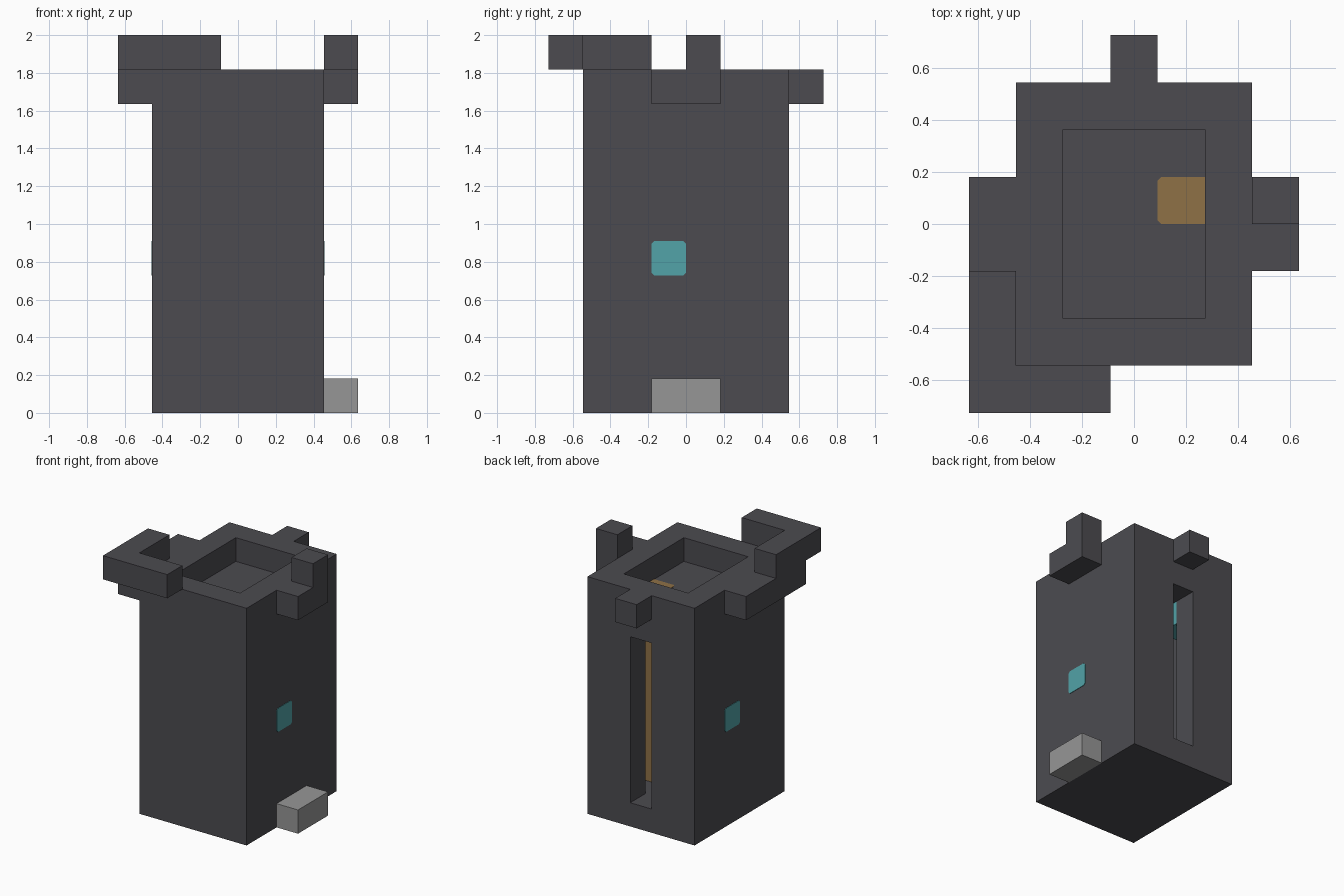
import bpy, bmesh
from mathutils import Vector

cube = bpy.data.objects.get("Cube")
if cube:
    bpy.data.objects.remove(cube, do_unlink=True)

U = 2 / 11  # one block of the grid


def material(name, rgb):
    linear = [((c / 255 + 0.055) / 1.055) ** 2.4 for c in rgb] + [1]
    mat = bpy.data.materials.new(name)
    mat.use_nodes = True
    mat.diffuse_color = linear
    bsdf = mat.node_tree.nodes["Principled BSDF"]
    bsdf.inputs["Base Color"].default_value = linear
    bsdf.inputs["Roughness"].default_value = 0.9
    return mat


stone = material("dark stone", (76, 75, 80))
grey = material("light grey", (150, 150, 150))
brown = material("brown", (143, 113, 70))
teal = material("teal", (82, 163, 168))


def box(name, lo, hi, mat, clip=None):
    """Box between two grid corners; clip(edge) picks the edges to chamfer."""
    lo, hi = Vector(lo) * U, Vector(hi) * U
    bm = bmesh.new()
    bmesh.ops.create_cube(bm, size=1)
    for v in bm.verts:
        v.co = [(lo[i] + hi[i]) / 2 + v.co[i] * (hi[i] - lo[i]) for i in range(3)]
    if clip:
        bmesh.ops.bevel(bm, geom=[e for e in bm.edges if clip(e)],
                        offset=0.014, segments=1, affect='EDGES')
    mesh = bpy.data.meshes.new(name)
    bm.to_mesh(mesh)
    bm.free()
    mesh.materials.append(mat)
    obj = bpy.data.objects.new(name, mesh)
    bpy.context.collection.objects.link(obj)
    return obj


def carve(obj, lo, hi):
    """Cut a box-shaped space out of an object."""
    cutter = box("cutter", lo, hi, stone)
    cutter.hide_render = True
    mod = obj.modifiers.new("carve", 'BOOLEAN')
    mod.operation = 'DIFFERENCE'
    mod.solver = 'EXACT'
    mod.object = cutter
    bpy.context.view_layer.objects.active = obj
    bpy.ops.object.modifier_apply(modifier=mod.name)
    bpy.data.objects.remove(cutter, do_unlink=True)


# Tower with a top recess, a hollow chamber and a back slot
tower = box("tower", (-2.5, -3, 0), (2.5, 3, 10), stone)
carve(tower, (-1.5, -2, 9), (1.5, 2, 11))
carve(tower, (-1.5, -2, 1), (1.5, 2, 8))
carve(tower, (-0.5, 1, 1), (0.5, 4, 8))

# Rim ledges and the raised blocks above them
box("right_ledge", (-3.5, -3, 9), (-2.5, 1, 10), stone)
box("right_raised_bar", (-3.5, -3, 10), (-2.5, -1, 11), stone)
box("front_raised_bar", (-3.5, -4, 10), (-0.5, -3, 11), stone)
box("left_ledge", (2.5, -1, 9), (3.5, 1, 10), stone)
box("left_raised_block", (2.5, 0, 10), (3.5, 1, 11), stone)
box("back_ledge", (-0.5, 3, 9), (0.5, 4, 10), stone)

# Step at the foot
box("foot_step", (2.5, -1, 0), (3.5, 1, 1), grey)

# Pieces inside the chamber
box("inner_column", (0.5, 0, 1), (1.5, 1, 8.5), brown)
box("inner_block", (-1.5, 1, 7), (-0.5, 2, 8), teal)


# Thin painted plates with clipped corners
def along(axis):
    return lambda e: abs((e.verts[0].co - e.verts[1].co)[axis]) > 1e-5


T = 0.02
box("column_cap", (0.5, 0, 9 - T), (1.5, 1, 9 + T), brown,
    lambda e: along(2)(e) and e.verts[0].co.x < U)
box("left_plate", (2.5 - T, -1, 4), (2.5 + T, 0, 5), teal, along(0))
box("right_plate", (-2.5 - T, 0, 4), (-2.5 + T, 1, 5), teal, along(0))
